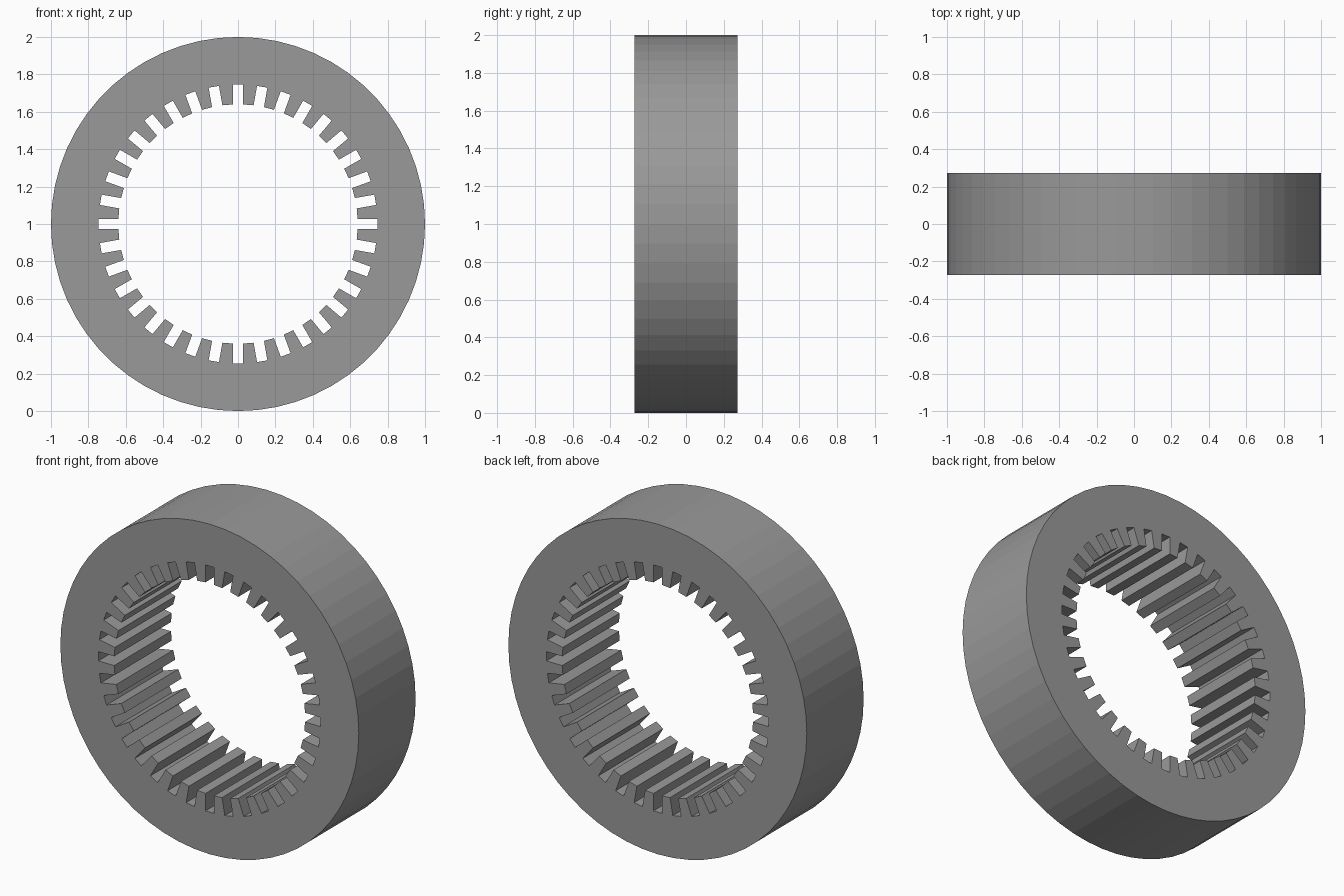
import bpy
import bmesh
from math import sin, cos, tau, sqrt

if "Cube" in bpy.data.objects:
    bpy.data.objects.remove(bpy.data.objects["Cube"])

OUTER, BORE, SLOT_R = 1.0, 0.64, 0.745
SIDES, SLOTS = 60, 36
HALF_SLOT, HALF_DEPTH = 0.028, 0.272

# Outer rim
rim = [(OUTER * cos(tau * i / SIDES), OUTER * sin(tau * i / SIDES)) for i in range(SIDES)]

# Toothed bore: parallel-sided slots cut outward at even angles
inner = sqrt(BORE ** 2 - HALF_SLOT ** 2)
slot = [(inner, -HALF_SLOT), (SLOT_R, -HALF_SLOT), (SLOT_R, HALF_SLOT), (inner, HALF_SLOT)]
bore = []
for k in range(SLOTS):
    c, s = cos(tau * k / SLOTS), sin(tau * k / SLOTS)
    bore += [(x * c - y * s, x * s + y * c) for x, y in slot]

# Ring section, filled between both loops and extruded
curve = bpy.data.curves.new("slotted_ring", 'CURVE')
curve.dimensions = '2D'
curve.fill_mode = 'BOTH'
curve.extrude = HALF_DEPTH
for loop in (rim, bore):
    sp = curve.splines.new('POLY')
    sp.points.add(len(loop) - 1)
    for p, (x, y) in zip(sp.points, loop):
        p.co = (x, y, 0, 1)
    sp.use_cyclic_u = True
    sp.use_smooth = False

ring = bpy.data.objects.new("slotted_ring", curve)
bpy.context.collection.objects.link(ring)
ring.rotation_euler.x = tau / 4
ring.location.z = 1.0
bpy.context.view_layer.objects.active = ring
ring.select_set(True)
bpy.ops.object.convert(target='MESH')

# Join caps to walls with consistent normals, flat faces
me = bpy.context.object.data
bm = bmesh.new()
bm.from_mesh(me)
bmesh.ops.remove_doubles(bm, verts=bm.verts, dist=0.0005)
bmesh.ops.recalc_face_normals(bm, faces=bm.faces)
for f in bm.faces:
    f.smooth = False
bm.to_mesh(me)
bm.free()

# Dark steel grey
steel = bpy.data.materials.new("dark_steel")
steel.diffuse_color = (0.32, 0.32, 0.32, 1)
steel.use_nodes = True
steel.node_tree.nodes["Principled BSDF"].inputs["Base Color"].default_value = steel.diffuse_color
me.materials.clear()
me.materials.append(steel)
